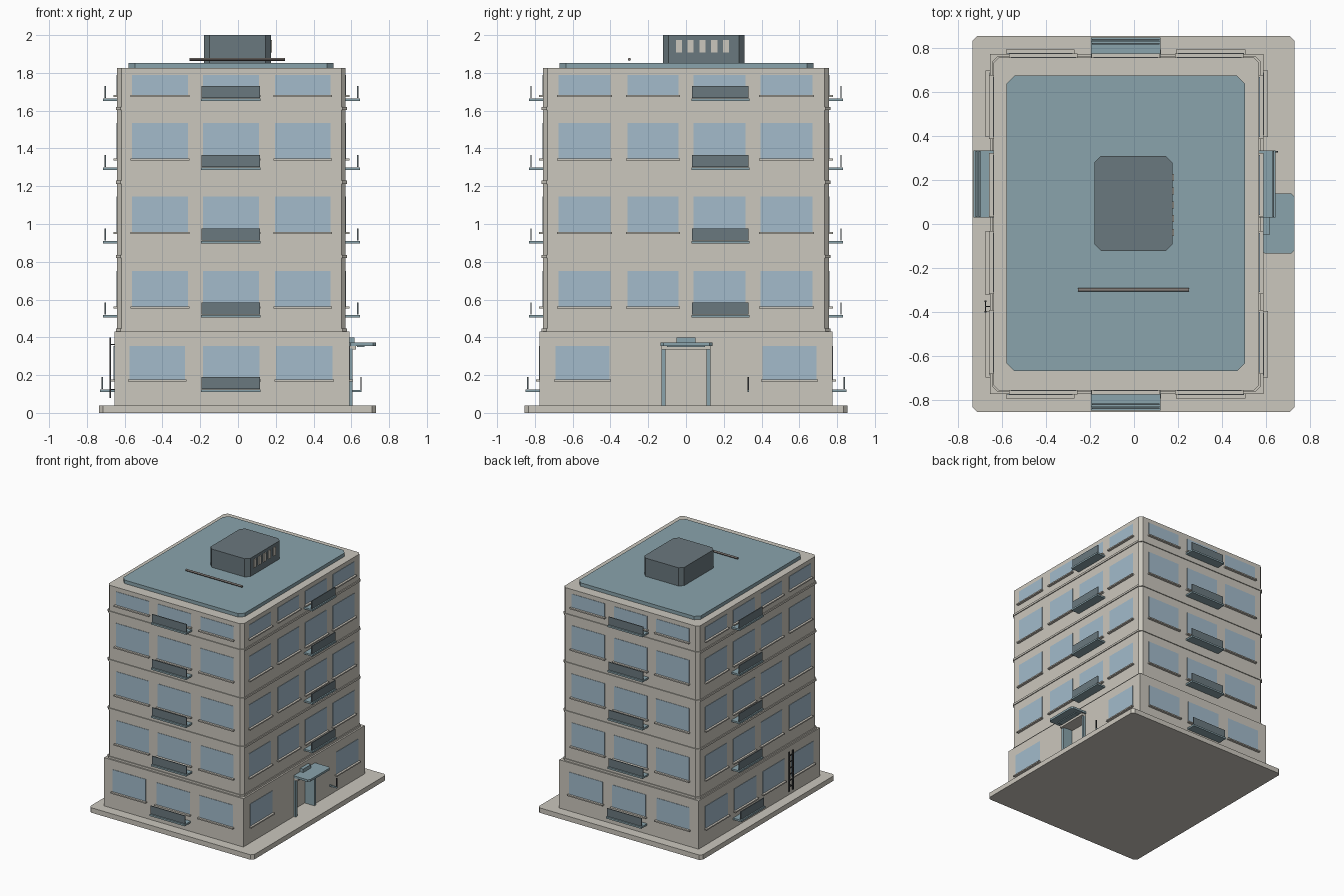
import bpy, bmesh

if "Cube" in bpy.data.objects:
    bpy.data.objects.remove(bpy.data.objects["Cube"])


def material(name, rgb):
    """Flat material from an 8-bit display colour, converted to linear."""
    col = [((c / 255 + 0.055) / 1.055) ** 2.4 for c in rgb] + [1]
    m = bpy.data.materials.new(name)
    m.use_nodes = True
    m.diffuse_color = col
    m.node_tree.nodes["Principled BSDF"].inputs["Base Color"].default_value = col
    return m


WALL = material("beige wall", (203, 199, 189))
TEAL = material("teal metal", (138, 164, 172))
DARK = material("dark slate", (106, 120, 126))
GLASS = material("pale blue glass", (163, 187, 203))
PIPE = material("brown grey pipe", (128, 121, 117))
IRON = material("dark iron", (62, 64, 67))


def box(name, x, y, z, mat, chamfer=0):
    """Box from (min, max) ranges, with optional cut vertical corners."""
    bm = bmesh.new()
    bmesh.ops.create_cube(bm, size=1)
    for v in bm.verts:
        v.co = [r[0] if c < 0 else r[1] for c, r in zip(v.co, (x, y, z))]
    if chamfer:
        uprights = [e for e in bm.edges
                    if abs(e.verts[0].co.z - e.verts[1].co.z) > 1e-4]
        bmesh.ops.bevel(bm, geom=uprights, offset=chamfer, segments=1,
                        affect='EDGES', profile=0.5)
    bmesh.ops.recalc_face_normals(bm, faces=bm.faces)
    me = bpy.data.meshes.new(name)
    bm.to_mesh(me)
    bm.free()
    me.materials.append(mat)
    ob = bpy.data.objects.new(name, me)
    bpy.context.collection.objects.link(ob)
    return ob


def on_side(name, side, wall, u, d, z, mat):
    """Box on a facade: u runs along the wall, d is distance out from it."""
    near, far = wall + d[0], wall + d[1]
    if side in ("front", "right"):
        near, far = -far, -near
    if side in ("front", "back"):
        return box(name, u, (near, far), z, mat)
    return box(name, (near, far), u, z, mat)


# Main masses
box("base_slab", (-.735, .73), (-.855, .855), (0, .04), WALL, .02)
ground = box("ground_floor", (-.655, .59), (-.775, .775), (.04, .43), WALL)
box("upper_floors", (-.64, .57), (-.757, .757), (.43, 1.825), WALL, .023)
for z in (.43, .82, 1.213, 1.603):
    box("storey_ledge", (-.647, .577), (-.764, .764), (z, z + .016), WALL, .025)

# Doorway recess cut into the left wall
cutter = box("doorway_cutter", (.52, .7), (-.125, .125), (.04, .34), WALL)
cutter.hide_render = True
cut = ground.modifiers.new("doorway", 'BOOLEAN')
cut.operation = 'DIFFERENCE'
cut.solver = 'EXACT'
cut.object = cutter
bpy.context.view_layer.objects.active = ground
bpy.ops.object.modifier_apply(modifier=cut.name)
bpy.data.objects.remove(cutter)

# Door frame and canopy
for s in (-1, 1):
    y = sorted((s * .108, s * .13))
    box("door_post", (.525, .607), y, (.04, .34), TEAL)
box("door_beam", (.59, .625), (-.13, .13), (.335, .357), WALL)
box("canopy", (.58, .73), (-.135, .14), (.355, .372), TEAL, .015)
box("canopy_mount", (.59, .618), (-.05, .05), (.372, .4), TEAL)
box("canopy_lamp", (.63, .67), (-.1, .1), (.348, .355), TEAL)

# Windows, sills and balconies on each storey
WALLS = {"front": (.775, .757), "back": (.775, .757),
         "left": (.59, .57), "right": (.655, .64)}
STOREYS = [(.175, .355, .11), (.56, .75, .505), (.955, 1.145, .897),
           (1.345, 1.535, 1.285), (1.68, 1.79, 1.65)]
SHORT_GROUND = [(-.575, -.28), (-.185, .115), (.2, .5)]
SHORT = [(-.56, -.265), (-.185, .11), (.195, .49)]
LONG_GROUND = [(-.69, -.405), (-.315, -.04), (.04, .32), (.405, .69)]
LONG = [(-.675, -.4), (-.31, -.04), (.04, .315), (.395, .67)]

for side, (ground_wall, upper_wall) in WALLS.items():
    short = side in ("front", "back")
    deck = (-.195, .12) if short else (.03, .335)
    for level, (sill, head, floor) in enumerate(STOREYS):
        wall = upper_wall if level else ground_wall
        if short:
            windows = SHORT if level else SHORT_GROUND
        else:
            windows = LONG if level else LONG_GROUND
        entrance = side == "left" and level == 0
        if entrance:
            windows = [windows[0], windows[-1]]
        for u0, u1 in windows:
            on_side("window", side, wall, (u0, u1), (-.003, .003),
                    (sill, head), GLASS)
            on_side("window_sill", side, wall, (u0 - .008, u1 + .008),
                    (-.003, .02), (sill - .008, sill + .002), WALL)
        if entrance:
            continue
        on_side("balcony_deck", side, wall, deck, (-.003, .075),
                (floor, floor + .014), TEAL)
        on_side("balcony_rail", side, wall, (deck[0] + .003, deck[1] - .003),
                (.06, .067), (floor + .016, floor + .08), DARK)

# Short side stub beside the entrance
box("entrance_stub_deck", (.59, .655), (.325, .333), (.11, .122), TEAL)
box("entrance_stub_rail", (.648, .655), (.325, .333), (.122, .19), IRON)

# Wall ladder on the right side
for y in (-.4, -.352):
    box("ladder_rail", (-.68, -.672), (y - .004, y + .004), (.08, .4), IRON)
for i in range(6):
    z = .115 + i * .05
    box("ladder_rung", (-.679, -.673), (-.4, -.352), (z, z + .007), IRON)
for z in (.12, .36):
    box("ladder_bracket", (-.675, -.65), (-.379, -.373), (z, z + .006), IRON)

# Roof deck, plant room and its vents
box("roof_deck", (-.58, .505), (-.67, .675), (1.825, 1.853), TEAL, .035)
box("plant_room", (-.18, .175), (-.122, .31), (1.853, 2), DARK, .03)
for i in range(5):
    y = -.038 + i * .0625
    box("vent", (.17, .181), (y - .016, y + .016), (1.908, 1.975), WALL)

# Roof pipe
bpy.ops.mesh.primitive_cylinder_add(vertices=12, radius=.008, depth=.505,
                                    location=(-.003, -.3, 1.872),
                                    rotation=(0, 1.5708, 0))
pipe = bpy.context.object
pipe.name = "roof_pipe"
pipe.data.materials.append(PIPE)
bpy.ops.object.shade_smooth_by_angle()
